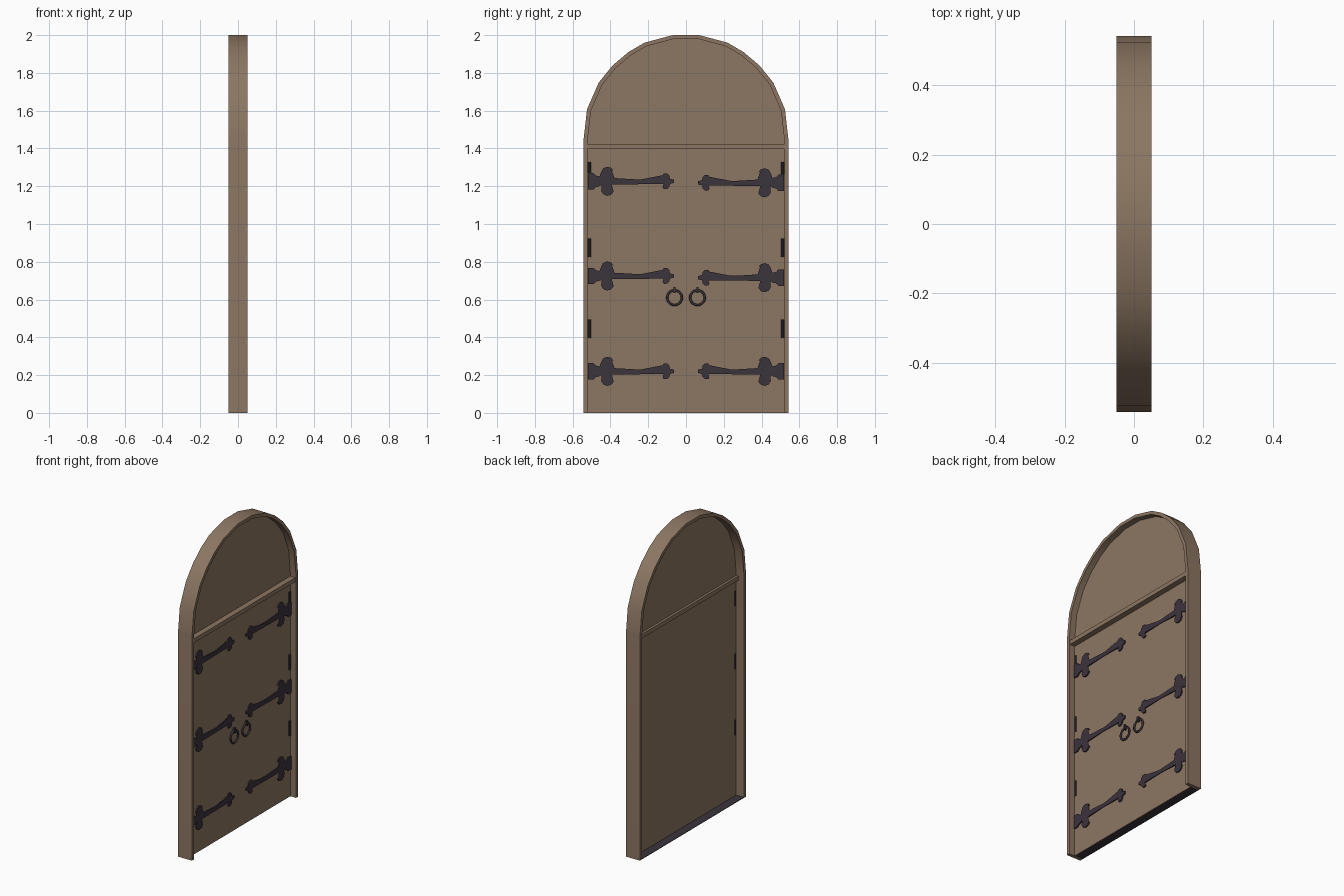
import bpy, bmesh, math
from mathutils import Matrix

if "Cube" in bpy.data.objects:
    bpy.data.objects.remove(bpy.data.objects["Cube"])


def material(name, rgb):
    m = bpy.data.materials.new(name)
    m.diffuse_color = (*rgb, 1)
    m.use_nodes = True
    m.node_tree.nodes["Principled BSDF"].inputs["Base Color"].default_value = m.diffuse_color
    return m


WOOD = material("brown wood", (0.262, 0.181, 0.122))
IRON = material("dark iron", (0.044, 0.033, 0.046))


def finish(bm, name, mat, smooth=False):
    bmesh.ops.recalc_face_normals(bm, faces=bm.faces)
    me = bpy.data.meshes.new(name)
    bm.to_mesh(me)
    bm.free()
    ob = bpy.data.objects.new(name, me)
    bpy.context.collection.objects.link(ob)
    me.materials.append(mat)
    if smooth:
        bpy.ops.object.select_all(action='DESELECT')
        ob.select_set(True)
        bpy.context.view_layer.objects.active = ob
        bpy.ops.object.shade_smooth_by_angle(angle=math.radians(32))
    return ob


def slab(name, outline, x0, x1, mat):
    """Extrude a (y, z) outline from x0 to x1."""
    bm = bmesh.new()
    a = [bm.verts.new((x0, y, z)) for y, z in outline]
    b = [bm.verts.new((x1, y, z)) for y, z in outline]
    bm.faces.new(a)
    bm.faces.new(b)
    n = len(a)
    for i in range(n):
        j = (i + 1) % n
        bm.faces.new((a[i], a[j], b[j], b[i]))
    bmesh.ops.triangulate(bm, faces=[f for f in bm.faces if len(f.verts) > 4])
    return finish(bm, name, mat)


def box(name, x0, x1, y0, y1, z0, z1, mat):
    return slab(name, [(y0, z0), (y1, z0), (y1, z1), (y0, z1)], x0, x1, mat)


# Arched outlines, outer and inner
SPRING = 1.44
half = [(0.543, 0), (0.543, SPRING), (0.524, 1.607), (0.462, 1.749),
        (0.388, 1.84), (0.305, 1.91), (0.22, 1.96), (0.07, 2.0)]
outer = half + [(-y, z) for y, z in reversed(half)]
inner = [(y * 0.96, z if z <= SPRING else SPRING + (z - SPRING) * 0.963)
         for y, z in outer]

# Door frame, open at the bottom
bm = bmesh.new()
rings = [[bm.verts.new((x, *p)) for x, o in
          ((-0.05, outer), (0.05, outer), (0.05, inner), (-0.05, inner))
          for p in (o[i],)] for i in range(len(outer))]
for p, q in zip(rings, rings[1:]):
    for k in range(4):
        bm.faces.new((p[k], p[(k + 1) % 4], q[(k + 1) % 4], q[k]))
bm.faces.new(rings[0])
bm.faces.new(rings[-1])
finish(bm, "door_frame", WOOD, True)

# Door panel, cross bar and sill
slab("door_panel", inner, 0.006, 0.01, WOOD)
box("cross_bar", -0.01, 0.046, -0.521, 0.521, 1.397, 1.424, WOOD)
box("sill", -0.05, 0.006, -0.521, 0.521, 0, 0.003, IRON)

# Ornamental strap hinges: upper half of the profile, mirrored
strap = [(0, 0.043), (0.03, 0.043), (0.042, 0.03), (0.06, 0.026), (0.073, 0.018),
         (0.076, 0.032), (0.07, 0.05), (0.08, 0.068), (0.1, 0.077),
         (0.122, 0.072), (0.136, 0.055), (0.122, 0.061), (0.108, 0.058),
         (0.101, 0.045), (0.106, 0.03), (0.115, 0.018), (0.14, 0.017),
         (0.26, 0.01), (0.40, 0.014), (0.41, 0.022), (0.395, 0.032),
         (0.402, 0.042), (0.42, 0.041), (0.431, 0.03), (0.434, 0.014), (0.456, 0.008)]
profile = strap + [(u, -v) for u, v in reversed(strap)]
for side, label, heights in ((-1, "left", (0.22, 0.725, 1.226)),
                             (1, "right", (0.22, 0.716, 1.218))):
    for n, zc in enumerate(heights):
        slab(f"{label}_strap_{n + 1}",
             [(side * (0.519 - u), zc + v) for u, v in profile], 0.01, 0.018, IRON)
    # Hinge pins
    for n, zc in enumerate((0.445, 0.873, 1.28)):
        bm = bmesh.new()
        bmesh.ops.create_cone(bm, cap_ends=True, segments=10, radius1=0.008,
                              radius2=0.008, depth=0.098,
                              matrix=Matrix.Translation((0.01, side * 0.512, zc)))
        finish(bm, f"{label}_hinge_pin_{n + 1}", IRON, True)
    # Ring handle and its staple
    yc = side * 0.0605
    bpy.ops.mesh.primitive_torus_add(major_segments=20, minor_segments=8,
                                     major_radius=0.039, minor_radius=0.006,
                                     location=(0.017, yc, 0.61),
                                     rotation=(0, math.pi / 2, 0))
    ring = bpy.context.object
    ring.name = f"{label}_ring_handle"
    ring.data.materials.append(IRON)
    bpy.ops.object.shade_smooth_by_angle(angle=math.radians(50))
    box(f"{label}_ring_staple", 0.009, 0.026, yc - 0.005, yc + 0.005,
        0.635, 0.667, IRON)
